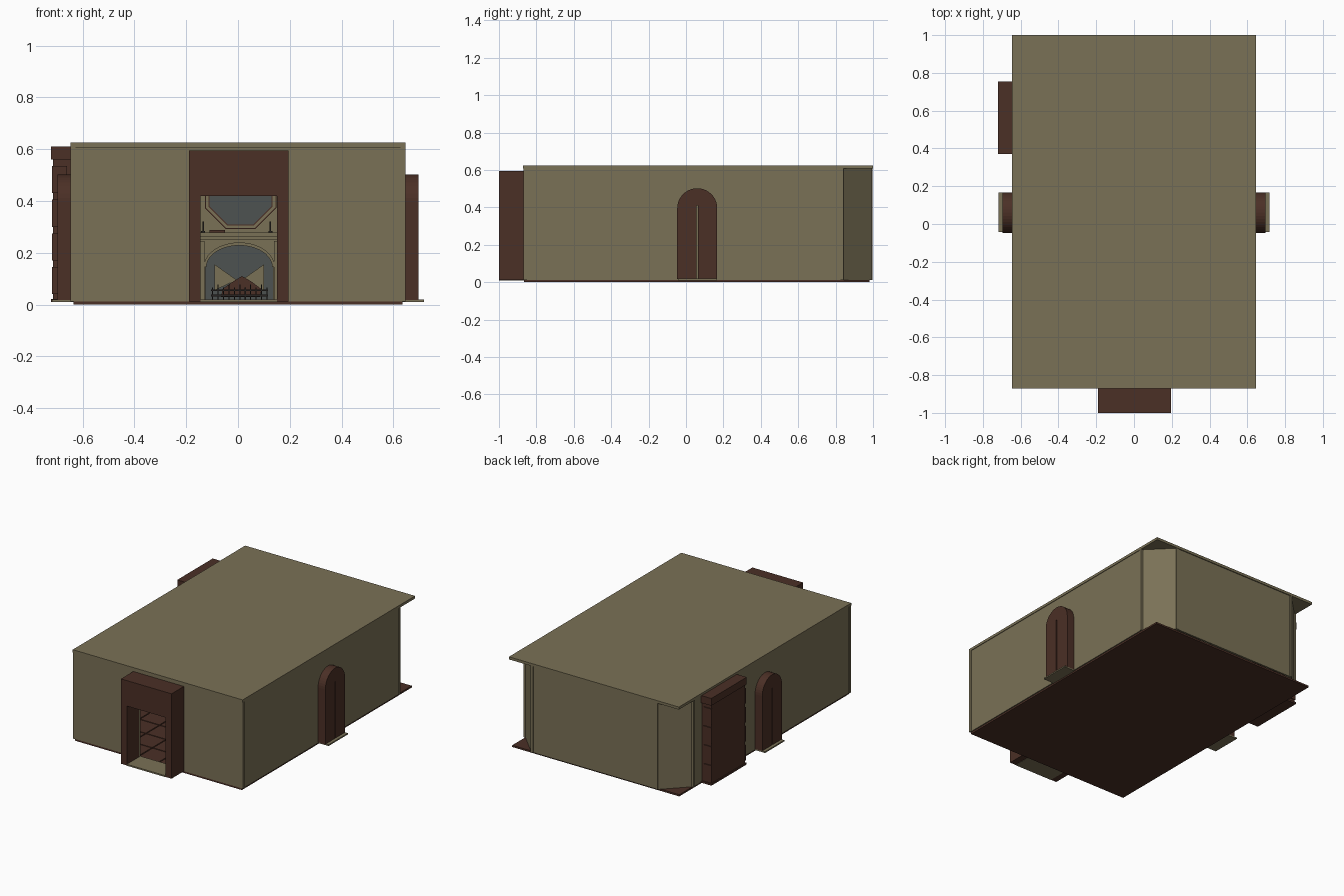
import bpy, bmesh, math, random
from mathutils import Vector

if "Cube" in bpy.data.objects:
    bpy.data.objects.remove(bpy.data.objects["Cube"])

random.seed(4)


def mat(name, rgb):
    m = bpy.data.materials.new(name)
    m.diffuse_color = (*rgb, 1)
    m.use_nodes = True
    m.node_tree.nodes["Principled BSDF"].inputs["Base Color"].default_value = m.diffuse_color
    return m


TAN = mat("olive plaster", (0.195, 0.165, 0.093))
BROWN = mat("dark wood", (0.070, 0.029, 0.019))
GREY = mat("slate grey", (0.075, 0.085, 0.082))
IRON = mat("dark iron", (0.02, 0.017, 0.015))


def finish(name, bm, material):
    bmesh.ops.recalc_face_normals(bm, faces=bm.faces)
    me = bpy.data.meshes.new(name)
    bm.to_mesh(me)
    bm.free()
    me.materials.append(material)
    ob = bpy.data.objects.new(name, me)
    bpy.context.collection.objects.link(ob)
    return ob


def boxes(name, specs, material):
    """Boxes given as (x0, x1, y0, y1, z0, z1), joined in one object."""
    bm = bmesh.new()
    for x0, x1, y0, y1, z0, z1 in specs:
        vs = bmesh.ops.create_cube(bm, size=1)["verts"]
        for v in vs:
            v.co = Vector(((x0 + x1) / 2 + v.co.x * (x1 - x0),
                           (y0 + y1) / 2 + v.co.y * (y1 - y0),
                           (z0 + z1) / 2 + v.co.z * (z1 - z0)))
    return finish(name, bm, material)


def prism(name, pts, axis, a, b, material):
    """Outline in the plane across the axis, extruded from a to b."""
    def place(p, t):
        return {"x": (t, p[0], p[1]), "y": (p[0], t, p[1]), "z": (p[0], p[1], t)}[axis]
    bm = bmesh.new()
    f = bm.faces.new([bm.verts.new(place(p, a)) for p in pts])
    g = bmesh.ops.extrude_face_region(bm, geom=[f])["geom"]
    d = Vector(place((0, 0), b - a))
    bmesh.ops.translate(bm, vec=d, verts=[v for v in g if isinstance(v, bmesh.types.BMVert)])
    if f.is_valid is False or len(bm.faces) < len(pts) + 2:
        bm.faces.new([v for v in bm.verts[:len(pts)]])
    return finish(name, bm, material)


def arc(cx, cz, rx, rz, a0, a1, n):
    return [(cx + rx * math.cos(math.radians(a0 + (a1 - a0) * i / n)),
             cz + rz * math.sin(math.radians(a0 + (a1 - a0) * i / n))) for i in range(n + 1)]


# Floor slab, parquet and flat roof
boxes("floor", [(-.635, .635, -.865, .98, 0, .012)], BROWN)
boxes("parquet", [(-.62 + i * .155, -.472 + i * .155, -.85 + j * .15, -.707 + j * .15, .012, .016)
                  for i in range(8) for j in range(11)], BROWN)
boxes("roof", [(-.646, .646, -.872, 1.0, .607, .625)], TAN)

# Walls
Z0, Z1 = .012, .607
boxes("front_wall", [(-.643, -.145, -.866, -.853, Z0, Z1), (.15, .643, -.866, -.853, Z0, Z1),
                     (-.145, .15, -.866, -.853, .42, Z1)], TAN)
boxes("right_wall", [(.63, .642, -.853, .83, Z0, Z1)], TAN)
boxes("left_wall", [(-.642, -.63, -.853, .39, Z0, Z1), (-.642, -.63, .735, .83, Z0, Z1)], TAN)
boxes("back_wall", [(-.48, .48, .982, .994, Z0, Z1)], TAN)
for s, side in ((1, "right"), (-1, "left")):
    prism(side + "_corner_wall", [(s * .642, .83), (s * .48, .994), (s * .471, .985), (s * .63, .825)],
          "z", Z0, Z1, TAN)
    # Slim strips at the wall ends
    x0, x1 = sorted((s * .628, s * .647))
    boxes(side + "_wall_strips", [(x0, x1, -.869, -.85, Z0, Z1), (x0, x1, .826, .842, Z0, Z1)], TAN)
    x0, x1 = sorted((s * .465, s * .482))
    boxes(side + "_back_strip", [(x0, x1, .98, .998, Z0, Z1)], TAN)

# Entrance porch with its pale threshold
boxes("entrance_porch", [(-.19, -.145, -1, -.866, .012, .595), (.15, .195, -1, -.866, .012, .595),
                         (-.145, .15, -1, -.866, .42, .595)], BROWN)
boxes("entrance_threshold", [(-.145, .15, -1, -.853, .01, .02)], TAN)

# Arched double doors on both sides, a slot between the leaves
C, R = .06, .107
door = [(C - R, .018)] + [(C - .004, .018), (C - .004, .41), (C + .004, .41), (C + .004, .018)]
door += [(C + R, .018)] + arc(C, .395, R, R, 0, 180, 20)
for s, side in ((1, "right"), (-1, "left")):
    prism(side + "_arched_door", door, "x", s * .622, s * .697, BROWN)
    x0, x1 = sorted((s * .615, s * .718))
    boxes(side + "_door_sill", [(x0, x1, -.042, .167, .01, .019)], TAN)

# Bookcase set into the left wall
X0, X1 = -.715, -.625
boxes("bookcase", [(X0, X0 + .01, .38, .745, .015, .56),
                   (X0, X1, .38, .395, .015, .56), (X0, X1, .73, .745, .015, .56)], BROWN)
boxes("bookcase_shelves", [(X0 + .01, X1, .395, .73, .02 + i * .13, .032 + i * .13)
                           for i in range(5)], BROWN)
boxes("bookcase_cornice", [(-.721, -.615, .37, .755, .56, .61)], BROWN)
boxes("bookcase_plinth", [(-.721, -.615, .372, .753, .01, .022)], BROWN)
boxes("bookcase_side_panels", [(-.718, -.66, y, y + .006, .04 + i * .13, .145 + i * .13)
                               for i in range(4) for y in (.374, .745)], BROWN)
books = {0: [], 1: []}
for i in range(4):
    for k in range(13):
        y = .4 + k * .025
        books[k % 3 == 0].append((X0 + .02, X1 - .012, y, y + .022, .032 + i * .13,
                                  .032 + i * .13 + random.uniform(.07, .1)))
boxes("dark_books", books[0], BROWN)
boxes("pale_books", books[1], TAN)

# Fireplace on the back wall
FX = .005
surround = [(FX - .165, .016), (FX - .13, .016), (FX - .13, .145)]
surround += arc(FX, .145, .13, .085, 180, 0, 20)[1:]
surround += [(FX + .13, .016), (FX + .165, .016), (FX + .165, .25), (FX - .165, .25)]
prism("fireplace_surround", surround, "y", .88, .982, TAN)
band = arc(FX, .145, .137, .095, 180, 0, 20) + arc(FX, .145, .127, .083, 0, 180, 20)
prism("fireplace_arch_trim", band, "y", .87, .885, TAN)
boxes("fireplace_columns", [(FX + s * .146 - .012, FX + s * .146 + .012, .868, .885, .016, .245)
                            for s in (-1, 1)], TAN)
boxes("mantel", [(FX - .18, FX + .18, .86, .982, .25, .262),
                 (FX - .19, FX + .19, .845, .982, .262, .278)], TAN)
boxes("firebox_back", [(FX - .135, FX + .135, .974, .981, .016, .235)], GREY)
for s, side in ((1, "right"), (-1, "left")):
    prism(side + "_firebox_cheek", [(FX + s * .095, .155), (FX + s * .095, .055), (FX + s * .01, .095)],
          "y", .967, .973, TAN)
prism("log_pile", [(FX - .07, .03), (FX + .08, .03), (FX + .085, .06), (FX + .045, .09),
                   (FX + .01, .11), (FX - .03, .085), (FX - .065, .06)], "y", .91, .96, BROWN)
boxes("fire_grate", [(FX - .11, FX + .11, .89, .897, z, z + .006) for z in (.032, .052)]
      + [(FX - .105 + i * .021, FX - .101 + i * .021, .889, .893, .016, .066 + .012 * (i % 2))
         for i in range(11)], IRON)

# Octagonal mirror over the mantel
def octagon(apothem):
    r = apothem / math.cos(math.pi / 8)
    return [(.01 + r * math.cos(math.pi / 8 + i * math.pi / 4),
             .43 + r * math.sin(math.pi / 8 + i * math.pi / 4)) for i in range(8)]


for i, (ap, front, m) in enumerate(((.138, .972, BROWN), (.134, .967, TAN),
                                    (.124, .962, BROWN), (.12, .957, GREY))):
    prism(("mirror_frame", "mirror_moulding", "mirror_rim", "mirror_glass")[i],
          octagon(ap), "y", front, .982, m)

# Candlesticks and a low dish on the mantel
boxes("candlesticks", [b for x in (-.135, .125) for b in
                       ((x - .008, x + .008, .89, .906, .278, .284),
                        (x - .003, x + .003, .895, .901, .284, .32))], IRON)
boxes("mantel_dish", [(-.11, -.05, .88, .91, .278, .288)], BROWN)
